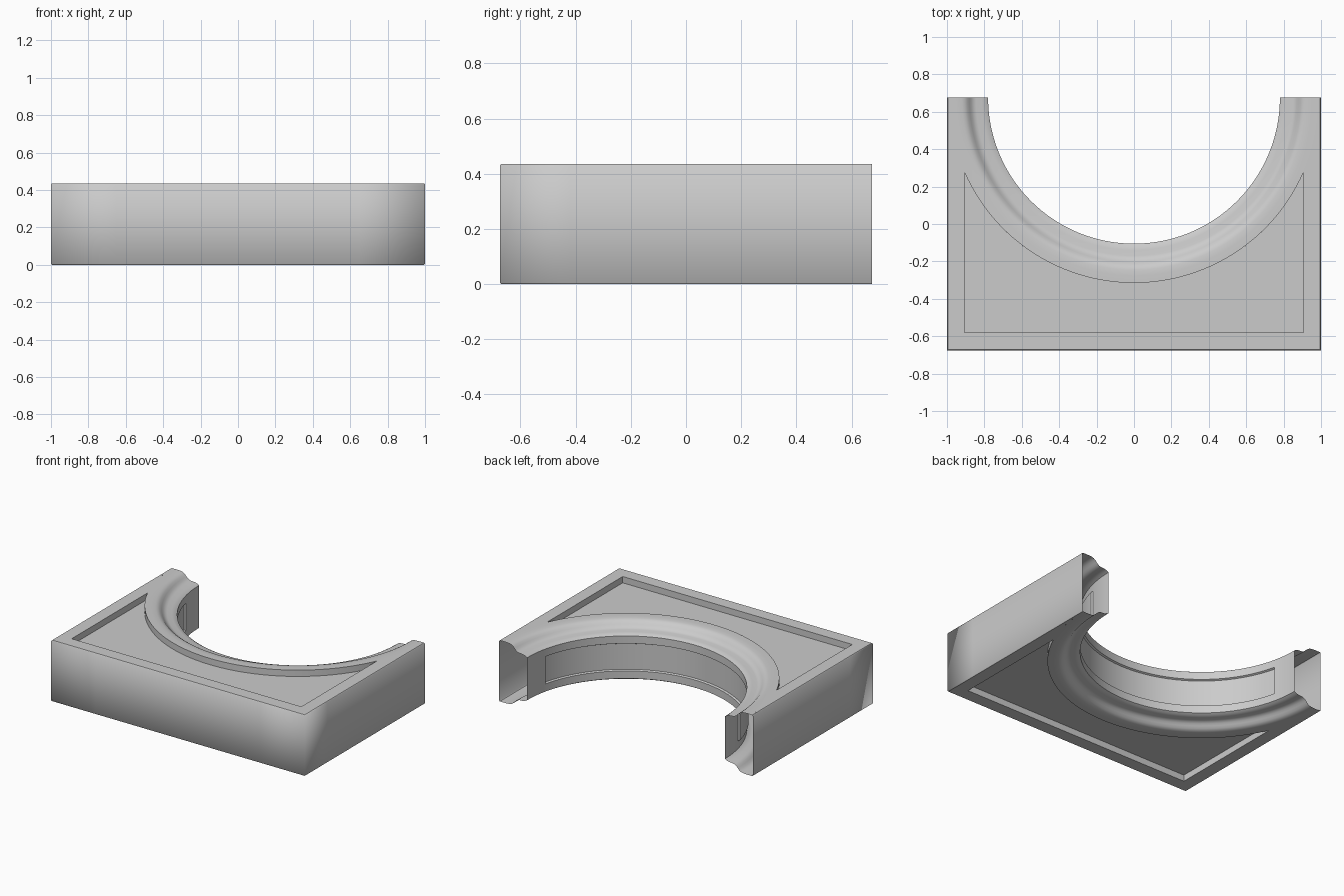
import bpy, bmesh, math

if "Cube" in bpy.data.objects:
    bpy.data.objects.remove(bpy.data.objects["Cube"])

H, W, D = 0.435, 1.0, 0.675        # height, half width, half depth
R_OUT, R_IN = 0.99, 0.78           # arch moulding radii, centred on the back edge
PX, PY, PD = 0.905, -0.58, 0.045   # sunken panel side, front and depth
C = 0.005                          # small edge chamfer

grey = bpy.data.materials.new("stone_grey")
grey.diffuse_color = (0.6, 0.6, 0.6, 1)
grey.use_nodes = True
grey.node_tree.nodes["Principled BSDF"].inputs["Base Color"].default_value = grey.diffuse_color

def finish(name, bm, angle=None):
    mesh = bpy.data.meshes.new(name)
    bm.to_mesh(mesh)
    bm.free()
    obj = bpy.data.objects.new(name, mesh)
    bpy.context.collection.objects.link(obj)
    mesh.materials.append(grey)
    for p in mesh.polygons:
        p.use_smooth = True
    if angle:
        bpy.context.view_layer.objects.active = obj
        obj.select_set(True)
        bpy.ops.object.shade_smooth_by_angle(angle=math.radians(angle))
        obj.select_set(False)
    return obj

def arc(r, a0, a1, n):
    return [(r * math.cos(a0 + (a1 - a0) * i / n),
             D - r * math.sin(a0 + (a1 - a0) * i / n)) for i in range(n + 1)]

def strip(bm, rows):
    """Join rows of points with quads, return the faces."""
    vs = [[bm.verts.new(p) for p in row] for row in rows]
    return [[bm.faces.new((a[i], a[i + 1], b[i + 1], b[i])) for i in range(len(a) - 1)]
            for a, b in zip(vs, vs[1:])]

# Outer walls: left, front and right, with softened corners, open at the back
path = [(-W, D), (-W, -0.42), (-W, -D), (-0.65, -D), (0.65, -D), (W, -D), (W, -0.42), (W, D)]
def inset(p):
    return (max(-W + C, min(W - C, p[0])), max(-D + C, p[1]))
bm = bmesh.new()
strip(bm, [[(*inset(p), 0) for p in path], [(*p, C) for p in path],
           [(*p, H - C) for p in path], [(*inset(p), H) for p in path]])
finish("outer_walls", bm)

# Flat frame and sunken panel, on the top and on the underside
a_p = math.acos(PX / R_OUT)
right_arc = arc(R_OUT, 0, a_p, 16)
left_arc = arc(R_OUT, math.pi - a_p, math.pi, 16)
mid_arc = arc(R_OUT, a_p, math.pi - a_p, 64)
E = W - C
frame = ([(E, D)] + right_arc + [(PX, PY), (-PX, PY)] + left_arc
         + [(-E, D), (-E, -D + C), (E, -D + C)])
panel = mid_arc + [(-PX, PY), (PX, PY)]
for side, z, zp in (("top", H, H - PD), ("bottom", 0, PD)):
    bm = bmesh.new()
    for outline, level in ((frame, z), (panel, zp)):
        f = bm.faces.new([bm.verts.new((*p, level)) for p in outline])
        f.normal_update()
        if (f.normal.z > 0) != (side == "top"):
            f.normal_flip()
    loop = panel + panel[:1]
    walls = [f for row in strip(bm, [[(*p, z) for p in loop], [(*p, zp) for p in loop]]) for f in row]
    if side == "top":
        bmesh.ops.reverse_faces(bm, faces=walls)
    bmesh.ops.triangulate(bm, faces=[f for f in bm.faces if len(f.verts) > 4])
    bm.normal_update()
    finish(side + "_frame_and_panel", bm, 30)

# Arch moulding: profile (radius, drop) swept round the half circle, mirrored top to bottom
half = [(R_OUT, 0), (0.95, 0.0), (0.92, 0.002), (0.905, 0.006), (0.892, 0.014), (0.88, 0.027),
        (0.87, 0.038), (0.858, 0.046), (0.845, 0.05), (0.815, 0.052), (0.795, 0.057), (R_IN, 0.066)]
profile = ([(r, H - d) for r, d in half] + [(R_IN, 0.315), (R_IN, 0.12)]
           + [(r, d) for r, d in reversed(half)])
bm = bmesh.new()
N = 96
rows = strip(bm, [[(x, y, z) for x, y in arc(r, 0, math.pi, N)] for r, z in profile])
bmesh.ops.recalc_face_normals(bm, faces=bm.faces)
bm.normal_update()
inner = rows[len(half)]
if inner[N // 2].normal.y < 0:
    bmesh.ops.reverse_faces(bm, faces=bm.faces)
    bm.normal_update()
# Shallow sunken band along the inner face, stopping short of both ends
k = round(N * 13.7 / 180)
bmesh.ops.inset_region(bm, faces=inner[k:N - k], thickness=0.006, depth=-0.012,
                       use_even_offset=True)
finish("arch_moulding", bm, 35)
